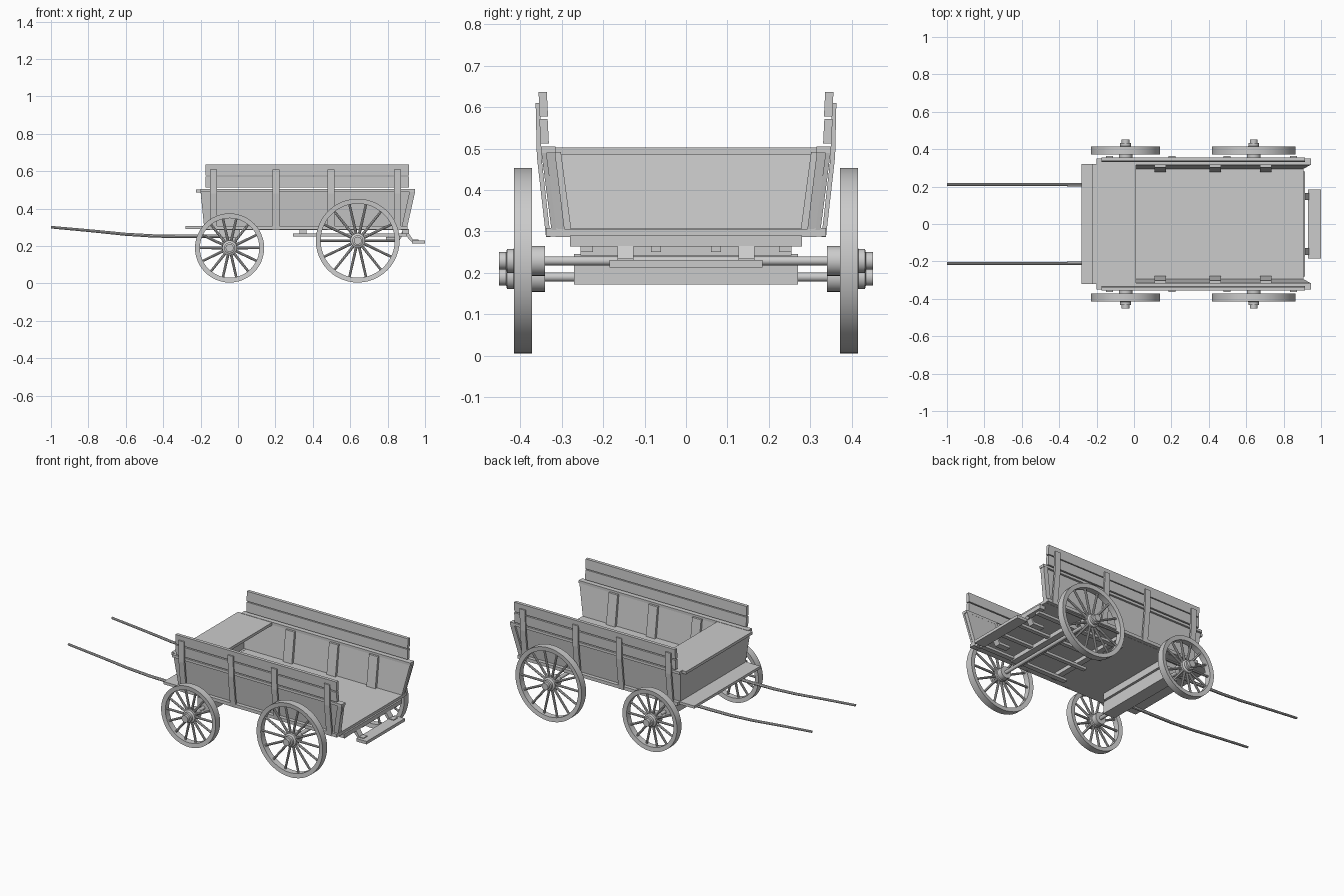
import bpy, bmesh, math
from mathutils import Vector, Matrix

if "Cube" in bpy.data.objects:
    bpy.data.objects.remove(bpy.data.objects["Cube"])


def finish(name, bm, mirror=False, smooth=False):
    bmesh.ops.recalc_face_normals(bm, faces=bm.faces)
    me = bpy.data.meshes.new(name)
    bm.to_mesh(me)
    bm.free()
    ob = bpy.data.objects.new(name, me)
    bpy.context.collection.objects.link(ob)
    if smooth:
        bpy.ops.object.select_all(action='DESELECT')
        ob.select_set(True)
        bpy.context.view_layer.objects.active = ob
        bpy.ops.object.shade_smooth_by_angle(angle=math.radians(35))
    if mirror:
        m = ob.modifiers.new("Mirror", 'MIRROR')
        m.use_axis = (False, True, False)
        m.use_mirror_merge = False
    return ob


def add_prism(bm, pts, offset):
    """Extrude a planar outline by an offset vector."""
    f = bm.faces.new([bm.verts.new(p) for p in pts])
    ext = bmesh.ops.extrude_face_region(bm, geom=[f], use_keep_orig=True)
    bmesh.ops.translate(bm, vec=Vector(offset),
                        verts=[v for v in ext['geom'] if isinstance(v, bmesh.types.BMVert)])


def prism(name, pts, offset, mirror=False):
    bm = bmesh.new()
    add_prism(bm, pts, offset)
    return finish(name, bm, mirror)


def box(name, x, y, z, mirror=False):
    pts = [(x[0], y[0], z[0]), (x[1], y[0], z[0]), (x[1], y[1], z[0]), (x[0], y[1], z[0])]
    return prism(name, pts, (0, 0, z[1] - z[0]), mirror)


def lathe(bm, profile, n, cx, cz, closed):
    """Spin an (r, y) profile round a y-parallel axis."""
    rings = []
    for i in range(n):
        a = 2 * math.pi * i / n
        rings.append([bm.verts.new((cx + r * math.cos(a), y, cz + r * math.sin(a))) for r, y in profile])
    k = len(profile)
    for i in range(n):
        p, q = rings[i], rings[(i + 1) % n]
        for j in range(k if closed else k - 1):
            bm.faces.new((p[j], p[(j + 1) % k], q[(j + 1) % k], q[j]))
    if not closed:
        bm.faces.new([r[0] for r in rings])
        bm.faces.new([r[-1] for r in rings])


def wheel(name, cx, cz, R):
    # rim
    bm = bmesh.new()
    lathe(bm, [(R, .372), (R, .415), (R - .026, .412), (R - .026, .375)], 48, cx, cz, True)
    finish(name + "_rim", bm, True, True)
    # hub with inner collar and outer cap
    bm = bmesh.new()
    lathe(bm, [(.036, .34), (.036, .372), (.04, .376), (.04, .41), (.029, .416),
               (.029, .432), (.021, .434), (.021, .451)], 24, cx, cz, False)
    finish(name + "_hub", bm, True, True)
    # spokes
    bm = bmesh.new()
    for i in range(14):
        a = 2 * math.pi * i / 14
        L = R - .02 - .03
        m = (Matrix.Translation((cx, .393, cz)) @ Matrix.Rotation(a, 4, 'Y')
             @ Matrix.Translation((.03 + L / 2, 0, 0)) @ Matrix.Rotation(math.pi / 2, 4, 'Y'))
        bmesh.ops.create_cone(bm, cap_ends=True, segments=8, radius1=.0075, radius2=.0065, depth=L, matrix=m)
    finish(name + "_spokes", bm, True, True)


wheel("front_wheel", -.045, .19, .185)
wheel("rear_wheel", .64, .229, .224)

# axles
for nm, x, z in (("front_axle", -.045, .19), ("rear_axle", .64, .229)):
    bm = bmesh.new()
    lathe(bm, [(.011, -.36), (.011, .36)], 12, x, z, False)
    finish(nm, bm, False, True)

# undercarriage
box("front_bolster", (-.085, -.005), (-.27, .27), (.172, .245))
box("front_bolster_top", (-.10, .01), (-.25, .25), (.245, .29))
box("rear_axle_block", (.60, .68), (-.255, .255), (.242, .268))
box("rear_frame_rail", (.295, .90), (.225, .255), (.25, .266), True)
box("rear_frame_inner_rail", (.295, .90), (.06, .085), (.25, .266), True)
for i, x in enumerate((.33, .60, .88)):
    box("floor_cross_beam_%d" % i, (x, x + .035), (-.28, .28), (.264, .29))

# floor and footboard
box("floor", (-.185, .905), (-.315, .315), (.287, .306))
box("footboard", (-.28, -.15), (-.32, .32), (.291, .307))

# slanted side walls
prism("side_wall", [(-.18, .313, .288), (.9, .313, .288), (.943, .338, .492), (-.2, .338, .492)],
      (0, -.022, 0), True)
box("side_cap_rail", (-.2, .947), (.315, .35), (.489, .505), True)
box("side_sill", (-.18, .905), (.31, .338), (.288, .308), True)

# inner cleats
bm = bmesh.new()
for x in (.11, .405, .675):
    add_prism(bm, [(x, .293, .305), (x, .318, .492), (x, .302, .492), (x, .277, .305)], (.06, 0, 0))
finish("inner_cleats", bm, True)

# rear edge trim of the walls
prism("rear_wall_trim", [(.872, .323, .29), (.902, .323, .29), (.947, .349, .49), (.917, .349, .49)],
      (0, -.012, 0), True)

# outer posts, bent at the wall top
bm = bmesh.new()
for x in (-.15, .184, .478, .835):
    add_prism(bm, [(x, .338, .287), (x, .36, .48), (x, .363, .61), (x, .352, .61),
                   (x, .349, .48), (x, .327, .287)], (.037, 0, 0))
finish("side_posts", bm, True)

# upper side boards
for nm, y, z0, z1 in (("lower_side_board", .331, .512, .572), ("upper_side_board", .333, .578, .637)):
    prism(nm, [(-.175, y, z0), (-.175, y + .02, z0), (-.175, y + .023, z1), (-.175, y + .003, z1)],
          (1.09, 0, 0), True)

# front panel and seat
prism("front_panel", [(-.18, -.30, .29), (-.18, .30, .29), (-.2, .325, .49), (-.2, -.325, .49)], (.018, 0, 0))
box("seat", (-.225, .01), (-.322, .322), (.486, .503))

# rear step with brackets
box("rear_step", (.93, 1.0), (-.185, .185), (.213, .231))
prism("step_bracket", [(.79, .127, .248), (.86, .127, .248), (.885, .127, .288), (.9, .127, .288),
                       (.935, .127, .235), (.965, .127, .235), (.965, .127, .225), (.925, .127, .225),
                       (.885, .127, .27), (.865, .127, .232), (.79, .127, .232)], (0, .038, 0), True)

# pulling shafts
bm = bmesh.new()
path = [(-1, .301), (-.8, .283), (-.6, .263), (-.45, .254), (-.3, .252), (-.04, .252)]
rings = []
for i, (x, z) in enumerate(path):
    r = .007 + .0006 * i
    rings.append([bm.verts.new((x, .211 + r * math.cos(t * math.pi / 4), z + r * math.sin(t * math.pi / 4)))
                  for t in range(8)])
for p, q in zip(rings, rings[1:]):
    for t in range(8):
        bm.faces.new((p[t], p[(t + 1) % 8], q[(t + 1) % 8], q[t]))
bm.faces.new(rings[0])
bm.faces.new(rings[-1])
finish("shaft", bm, True, True)
